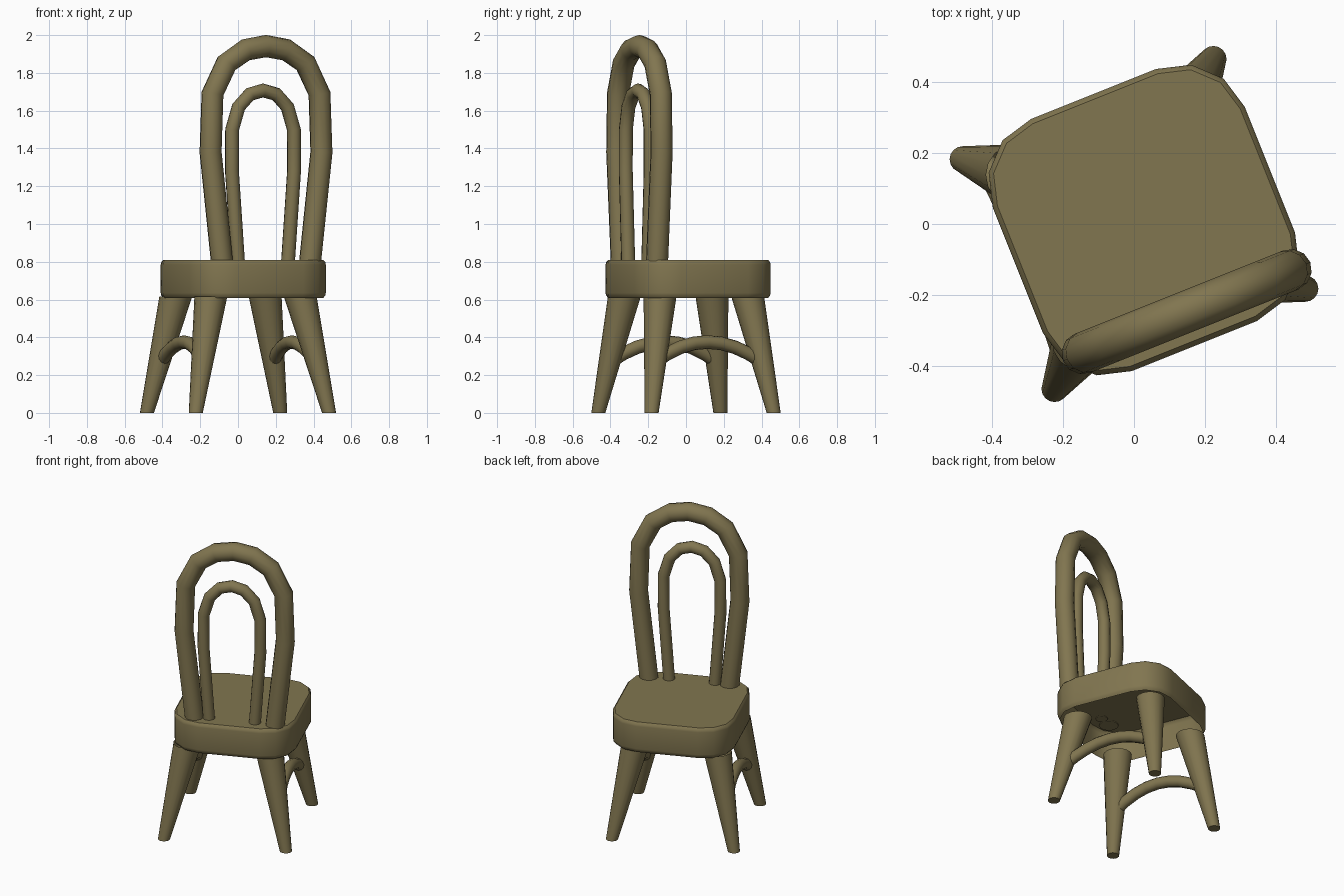
import bpy, bmesh
from math import sin, cos, pi, radians
from mathutils import Vector, Matrix

if "Cube" in bpy.data.objects:
    bpy.data.objects.remove(bpy.data.objects["Cube"])

TURN = Matrix.Rotation(radians(21.8), 4, 'Z')   # whole chair is turned on the floor

wood = bpy.data.materials.new("olive_wood")
wood.diffuse_color = (0.22, 0.18, 0.08, 1)
wood.use_nodes = True
wood.node_tree.nodes["Principled BSDF"].inputs["Base Color"].default_value = wood.diffuse_color


def skin(name, rings, cap_start=False, cap_end=False):
    """Join a list of point rings into one smooth mesh object."""
    bm = bmesh.new()
    loops = [[bm.verts.new(TURN @ Vector(p)) for p in ring] for ring in rings]
    n = len(loops[0])
    for a, b in zip(loops, loops[1:]):
        for i in range(n):
            j = (i + 1) % n
            bm.faces.new((a[i], a[j], b[j], b[i]))
    if cap_start:
        bm.faces.new(loops[0][::-1])
    if cap_end:
        bm.faces.new(loops[-1])
    bmesh.ops.recalc_face_normals(bm, faces=bm.faces)
    mesh = bpy.data.meshes.new(name)
    bm.to_mesh(mesh)
    bm.free()
    mesh.materials.append(wood)
    ob = bpy.data.objects.new(name, mesh)
    bpy.context.collection.objects.link(ob)
    bpy.ops.object.select_all(action='DESELECT')
    ob.select_set(True)
    bpy.context.view_layer.objects.active = ob
    bpy.ops.object.shade_smooth_by_angle(angle=radians(40))
    return ob


def tube(name, path, radius, axis, sides=12):
    """Sweep a circle along a planar path; axis is the plane normal."""
    path, axis = [Vector(p) for p in path], Vector(axis)
    rings = []
    for i, p in enumerate(path):
        d = (path[min(i + 1, len(path) - 1)] - path[max(i - 1, 0)]).normalized()
        if i in (0, len(path) - 1) and abs(d.z) > 0.9:
            d = Vector((0, 0, d.z)).normalized()   # flat ends on the seat
        side = d.cross(axis)
        rings.append([p + radius * (cos(t) * side + sin(t) * axis)
                      for t in (2 * pi * k / sides for k in range(sides))])
    return skin(name, rings, True, True)


def rounded_square(z, inset):
    """Seat outline: square with three-segment corners."""
    pts = []
    for q, (sx, sy) in enumerate(((1, 1), (-1, 1), (-1, -1), (1, -1))):
        for k in range(4):
            a = (q + k / 3) * pi / 2
            r = 0.192 - inset
            pts.append((0.03 + sx * 0.19 + r * cos(a), sy * 0.19 + r * sin(a), z))
    return pts


# Seat: hollow shell, open underneath
skin("seat", [rounded_square(z, i) for z, i in
              ((0.608, 0.014), (0.622, 0.003), (0.635, 0), (0.785, 0), (0.798, 0.003), (0.81, 0.014))],
     cap_end=True)

# Splayed, tapered legs
for sx, side in ((-1, "left"), (1, "right")):
    for sy, end in ((-1, "back"), (1, "front")):
        rings = [[(sx * x + r * cos(2 * pi * k / 16), sy * y + r * sin(2 * pi * k / 16), z)
                  for k in range(16)]
                 for x, y, z, r in ((0.38, 0.348, 0, 0.037), (0.255, 0.25, 0.615, 0.087))]
        skin(f"{end}_{side}_leg", rings, cap_start=True)

    # Arched side stretcher
    arch = []
    for k in range(9):
        t = k / 4 - 1
        arch.append((sx * (0.307 + 0.015 * t * t), 0.31 * t, 0.375 - 0.11 * t * t))
    tube(f"{side}_stretcher", arch, 0.036, (1, 0, 0))


def hoop(name, u, half, radius):
    """Mirror a half outline (offset, height) into a bent hoop."""
    pts = [(-h, z) for h, z in half] + [(h, z) for h, z in half[-2::-1]]
    tube(name, [(u + h, -0.284, z) for h, z in pts], radius, (0, 1, 0))


# Back hoops
hoop("outer_back_hoop", 0.046,
     [(0.252, 0.805), (0.316, 1.38), (0.305, 1.69), (0.225, 1.85), (0.115, 1.922), (0, 1.942)], 0.059)
hoop("inner_back_hoop", 0.029,
     [(0.143, 0.805), (0.177, 1.28), (0.176, 1.5), (0.139, 1.62), (0.075, 1.687), (0, 1.707)], 0.037)
